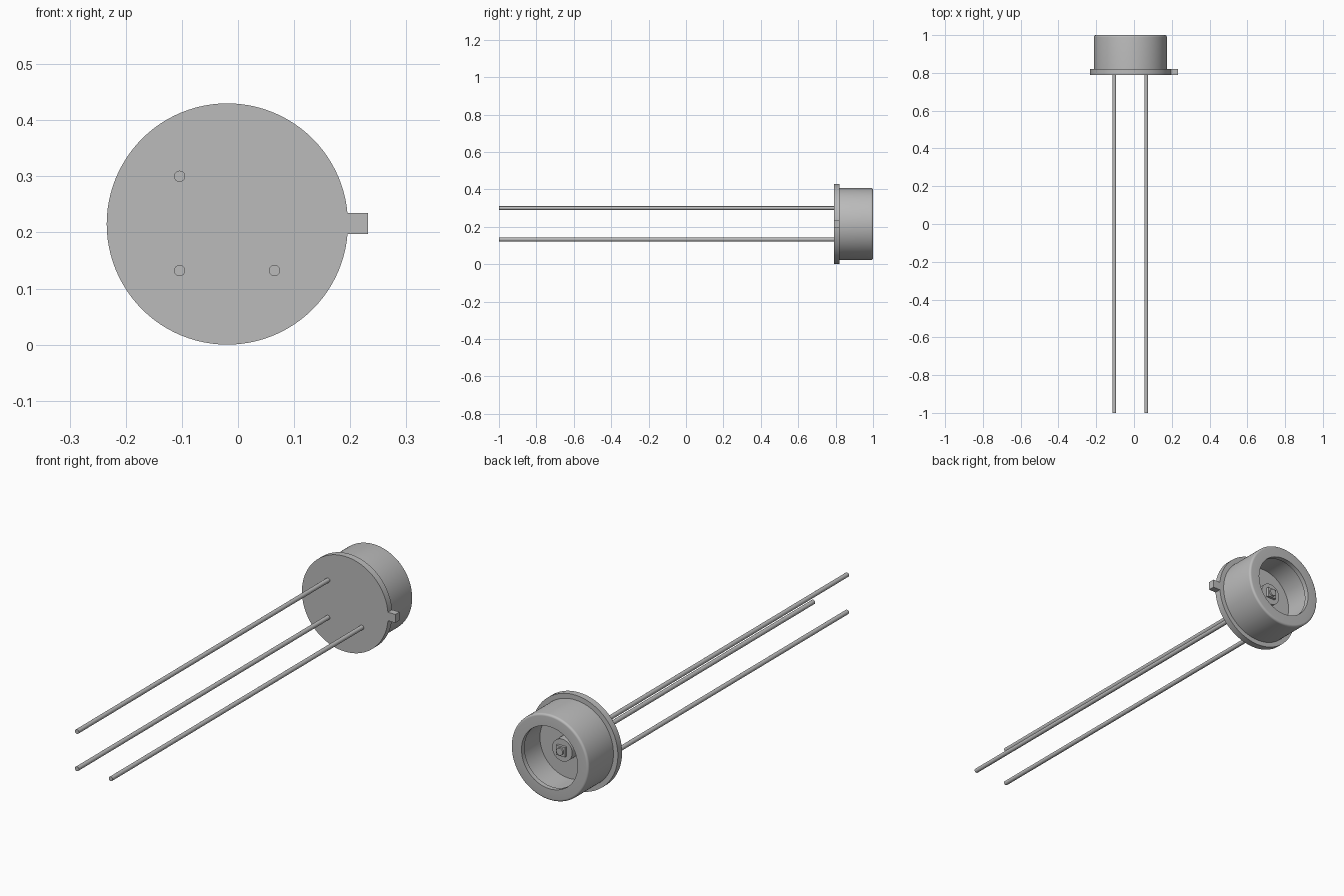
import bpy, bmesh, math
from mathutils import Vector, Matrix

cube = bpy.data.objects.get("Cube")
if cube:
    bpy.data.objects.remove(cube, do_unlink=True)

AXIS_X, AXIS_Z = -0.019, 0.215   # centre line of the can

metal = bpy.data.materials.new("grey metal")
metal.use_nodes = True
GREY = (0.5, 0.5, 0.5, 1)
metal.diffuse_color = GREY
metal.node_tree.nodes["Principled BSDF"].inputs["Base Color"].default_value = GREY


def finish(name, bm, smooth=True):
    bmesh.ops.recalc_face_normals(bm, faces=bm.faces)
    mesh = bpy.data.meshes.new(name)
    bm.to_mesh(mesh)
    bm.free()
    mesh.materials.append(metal)
    obj = bpy.data.objects.new(name, mesh)
    bpy.context.collection.objects.link(obj)
    if smooth:
        bpy.ops.object.select_all(action='DESELECT')
        obj.select_set(True)
        bpy.context.view_layer.objects.active = obj
        bpy.ops.object.shade_smooth_by_angle(angle=math.radians(35))
    return obj


def lathe(name, profile, x=AXIS_X, z=AXIS_Z, steps=96, closed=False):
    """Turn a (radius, y) profile about a line parallel to y."""
    bm = bmesh.new()
    verts = [bm.verts.new((x + r, y, z)) for r, y in profile]
    edges = [bm.edges.new(pair) for pair in zip(verts, verts[1:])]
    if closed:
        edges.append(bm.edges.new((verts[-1], verts[0])))
    bmesh.ops.spin(bm, geom=verts + edges, cent=(x, 0, z), axis=(0, 1, 0),
                   angle=math.tau, steps=steps)
    bmesh.ops.remove_doubles(bm, verts=bm.verts, dist=1e-5)
    return finish(name, bm)


def box(name, low, high):
    low, high = Vector(low), Vector(high)
    bm = bmesh.new()
    bmesh.ops.create_cube(bm, size=1, matrix=Matrix.Translation((low + high) / 2)
                          @ Matrix.Diagonal((*(high - low), 1)))
    return finish(name, bm, smooth=False)


# Header: flange disc with a raised floor inside the can
lathe("header", [(0, 0.79), (0.215, 0.79), (0.215, 0.82), (0.15, 0.82),
                 (0.15, 0.86), (0, 0.86)])

# Can: open tube with a rounded outer rim and an inward lip
rim = [(0.183 + 0.01 * math.sin(a), 0.99 + 0.01 * math.cos(a))
       for a in [i * math.pi / 12 for i in range(7)]]
lathe("can", [(0.14, 1)] + rim + [(0.193, 0.82), (0.146, 0.82),
                                  (0.146, 0.978), (0.14, 0.978)], closed=True)

# Index tab on the flange
box("index_tab", (0.185, 0.79, 0.197), (0.232, 0.82, 0.235))

# Pedestal, chip and small lens on the floor
lathe("pedestal", [(0, 0.855), (0.05, 0.855), (0.05, 0.91), (0, 0.91)], steps=48)
box("chip", (AXIS_X - 0.022, 0.905, AXIS_Z - 0.022),
    (AXIS_X + 0.022, 0.922, AXIS_Z + 0.022))
lathe("chip_lens", [(0, 0.92), (0.016, 0.92), (0.016, 0.93), (0, 0.93)], steps=32)

# Three wire leads
for i, (x, z) in enumerate([(-0.104, 0.3), (-0.104, 0.132), (0.065, 0.132)]):
    lathe(f"lead_{i + 1}", [(0, -1), (0.01, -1), (0.01, 0.795), (0, 0.795)],
          x, z, steps=24)
